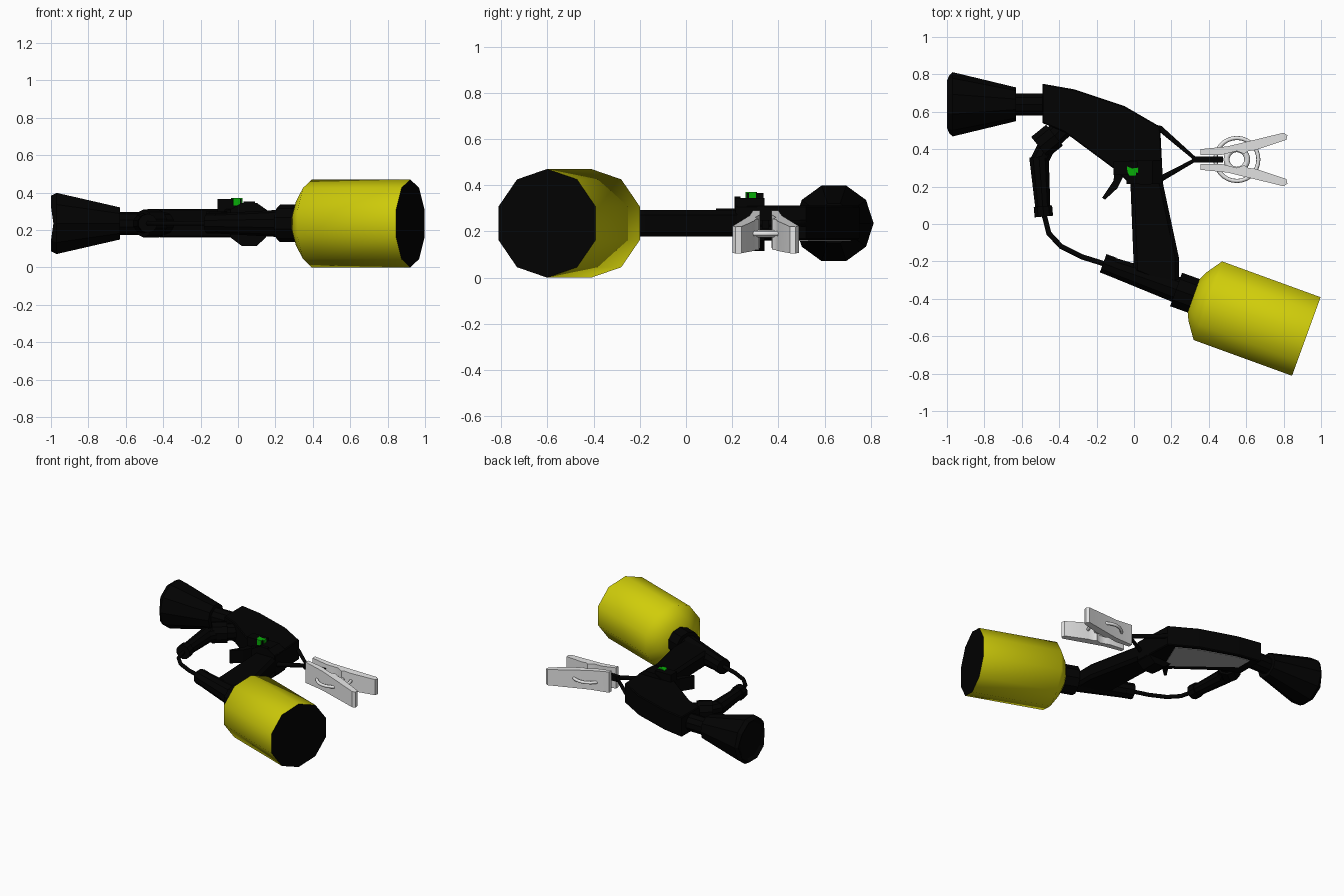
import bpy, bmesh, math
from mathutils import Vector, Matrix

if "Cube" in bpy.data.objects:
    bpy.data.objects.remove(bpy.data.objects["Cube"])

ZC = 0.235  # height of the shared centre line


def material(name, rgb):
    m = bpy.data.materials.new(name)
    m.diffuse_color = (*rgb, 1)
    m.use_nodes = True
    m.node_tree.nodes["Principled BSDF"].inputs["Base Color"].default_value = m.diffuse_color
    return m


BLACK = material("black", (0.0006, 0.0006, 0.0006))
YELLOW = material("yellow", (0.63, 0.61, 0.003))
SILVER = material("light_grey", (0.86, 0.86, 0.86))
GREY = material("mid_grey", (0.4, 0.4, 0.4))
GREEN = material("green", (0.002, 0.42, 0.002))


def finish(name, bm, mats, smooth=None):
    bmesh.ops.recalc_face_normals(bm, faces=bm.faces)
    me = bpy.data.meshes.new(name)
    bm.to_mesh(me)
    bm.free()
    ob = bpy.data.objects.new(name, me)
    bpy.context.collection.objects.link(ob)
    for m in mats:
        me.materials.append(m)
    if smooth:
        bpy.context.view_layer.objects.active = ob
        ob.select_set(True)
        bpy.ops.object.shade_smooth_by_angle(angle=math.radians(smooth))
        ob.select_set(False)
    return ob


def prism(name, pts, z0, z1, mat=BLACK, bevel=0, smooth=None):
    """Extrude an outline in the xy plane from z0 to z1."""
    bm = bmesh.new()
    f = bm.faces.new([bm.verts.new((x, y, z0)) for x, y in pts])
    r = bmesh.ops.extrude_face_region(bm, geom=[f])
    for v in r["geom"]:
        if isinstance(v, bmesh.types.BMVert):
            v.co.z = z1
    if bevel:
        caps = [e for e in bm.edges if abs(e.verts[0].co.z - e.verts[1].co.z) < 1e-5]
        bmesh.ops.bevel(bm, geom=caps, offset=bevel, segments=1, affect='EDGES')
    return finish(name, bm, [mat], smooth)


def box(name, x0, x1, y0, y1, z0, z1, mat=BLACK):
    return prism(name, [(x0, y0), (x1, y0), (x1, y1), (x0, y1)], z0, z1, mat)


def lathe(name, origin, aim, profile, sides=10, phase=0.0, mats=(BLACK,), smooth=None):
    """Rings of (distance, radius) along a level axis; phase 0 puts a vertex on top."""
    a = Vector((*aim, 0)).normalized()
    up = Vector((0, 0, 1))
    side = up.cross(a)
    o = Vector((*origin, ZC))
    bm = bmesh.new()
    rings = []
    for d, r in profile:
        rings.append([bm.verts.new(o + a * d + r * (math.cos(t) * up + math.sin(t) * side))
                      for t in (phase + 2 * math.pi * i / sides for i in range(sides))])
    for p, q in zip(rings, rings[1:]):
        for i in range(sides):
            j = (i + 1) % sides
            bm.faces.new((p[i], p[j], q[j], q[i]))
    bm.faces.new(rings[0])
    end = bm.faces.new(rings[-1])
    end.material_index = len(mats) - 1
    return finish(name, bm, mats, smooth)


def tube(name, p, q, r0, r1=None, sides=10):
    d = Vector(q) - Vector(p)
    return lathe(name, p, d, [(0, r0), (d.length, r1 or r0)], sides)


def wire(name, pts, radius):
    cu = bpy.data.curves.new(name, 'CURVE')
    cu.dimensions = '3D'
    cu.bevel_depth = radius
    cu.bevel_resolution = 1
    cu.use_fill_caps = True
    s = cu.splines.new('POLY')
    s.points.add(len(pts) - 1)
    for p, c in zip(s.points, pts):
        p.co = (*c, ZC, 1)
    cu.materials.append(BLACK)
    ob = bpy.data.objects.new(name, cu)
    bpy.context.collection.objects.link(ob)


# discharge horn: shallow mouth with raised lips at top and bottom
horn = lathe("horn", (-0.63, 0.64), (-1, 0),
             [(0, 0.09), (0.34, 0.172), (0.357, 0.156), (0.354, 0.13)],
             phase=math.pi / 10)
for v in horn.data.vertices:
    if v.co.x < -0.986 and abs(v.co.z - ZC) > 0.08:
        v.co.x = -1.0
tube("horn_neck", (-0.64, 0.64), (-0.47, 0.64), 0.062)

# main body and its underside panel
BODY = [(-0.49, 0.75), (-0.32, 0.72), (-0.05, 0.63), (0.14, 0.52), (0.155, 0.22),
        (-0.03, 0.22), (-0.10, 0.29), (-0.37, 0.49), (-0.49, 0.54)]
prism("body", BODY, 0.163, 0.312, bevel=0.006)
prism("underside_panel", [(-0.42, 0.715), (-0.31, 0.695), (-0.07, 0.61), (0.08, 0.53),
                          (0.0, 0.34), (-0.05, 0.31), (-0.33, 0.53), (-0.42, 0.60)],
      0.159, 0.167, GREY)

# octagonal hub between body and handle
hub = prism("hub", [(-0.04, 0.16), (0.02, 0.115), (0.10, 0.115), (0.15, 0.16),
                    (0.15, 0.31), (0.10, 0.345), (0.02, 0.345), (-0.04, 0.31)], -0.34, -0.215)
hub.data.transform(Matrix.Rotation(math.pi / 2, 4, 'X'))

# safety block, knob and a small arrow-shaped button
box("safety_block", -0.11, 0.02, 0.262, 0.335, 0.28, 0.366)
box("safety_knob", 0.03, 0.09, 0.21, 0.235, 0.30, 0.352)
prism("button", [(-0.038, 0.308), (-0.035, 0.278), (-0.025, 0.257), (0.01, 0.257), (0.012, 0.275),
                 (0.024, 0.272), (0.024, 0.302), (-0.01, 0.297)], 0.33, 0.37, GREEN)

# trigger
prism("trigger", [(-0.05, 0.32), (-0.10, 0.30), (-0.11, 0.23), (-0.17, 0.14), (-0.155, 0.13),
                  (-0.09, 0.19), (-0.06, 0.25), (-0.02, 0.27)], 0.205, 0.30)

# handle and valve tube at its foot
prism("handle", [(-0.02, 0.24), (0.15, 0.24), (0.24, -0.18), (0.24, -0.36), (0.0, -0.26)],
      0.178, 0.292, bevel=0.02)
tube("valve_tube", (-0.13, -0.225), (0.24, -0.355), 0.053, 0.074)
tube("valve_nozzle", (-0.165, -0.21), (-0.11, -0.23), 0.055)
tube("bottle_collar", (0.225, -0.35), (0.325, -0.386), 0.1)

# bottle with a black base
AIM = (0.94, -0.342)
lathe("bottle", (0.395, -0.41), AIM,
      [(-0.085, 0.09), (-0.06, 0.145), (0, 0.235), (0.56, 0.235)],
      mats=(YELLOW, BLACK), smooth=75)

# hose and its fittings
tube("hose_elbow", (-0.38, 0.515), (-0.47, 0.43), 0.06)
tube("hose_nut", (-0.425, 0.475), (-0.505, 0.41), 0.075)
tube("hose_sleeve_joint", (-0.46, 0.43), (-0.515, 0.32), 0.05)
tube("hose_sleeve", (-0.508, 0.36), (-0.487, 0.08), 0.055, 0.042)
tube("hose_end_nut", (-0.487, 0.095), (-0.482, 0.04), 0.052)
wire("hose", [(-0.483, 0.06), (-0.455, -0.05), (-0.39, -0.12), (-0.28, -0.175), (-0.13, -0.222)], 0.014)

# yoke of rods carrying the clip
wire("yoke", [(0.11, 0.515), (0.14, 0.51), (0.33, 0.345), (0.14, 0.24)], 0.016)
box("clip_rod", 0.31, 0.475, 0.33, 0.36, 0.21, 0.25)

# spring clip: two mirrored arms that slope down towards their tips
for s, name in ((1, "clip_arm_back"), (-1, "clip_arm_front")):
    pts = [(0.355, 0.025), (0.355, 0.055), (0.50, 0.07), (0.80, 0.143), (0.82, 0.13),
           (0.815, 0.105), (0.65, 0.05), (0.61, 0.045), (0.59, 0.03), (0.55, 0.045),
           (0.51, 0.035), (0.47, 0.025)]
    arm = prism(name, [(x, 0.345 + s * y) for x, y in pts], 0, 1, SILVER, smooth=45)
    for v in arm.data.vertices:
        t = (v.co.x - 0.355) / 0.465
        v.co.z = (0.29 - 0.07 * t) if v.co.z > 0.5 else (0.135 - 0.03 * t)

# clip spring rings
for name, r, t in (("spring_ring", 0.115, 0.011), ("spring_inner_ring", 0.055, 0.016)):
    bpy.ops.mesh.primitive_torus_add(location=(0.55, 0.345, 0.19), major_radius=r, minor_radius=t,
                                     major_segments=28, minor_segments=8)
    ob = bpy.context.object
    ob.name = name
    ob.data.materials.append(SILVER)
    bpy.ops.object.shade_smooth_by_angle(angle=math.radians(60))
    ob.select_set(False)
